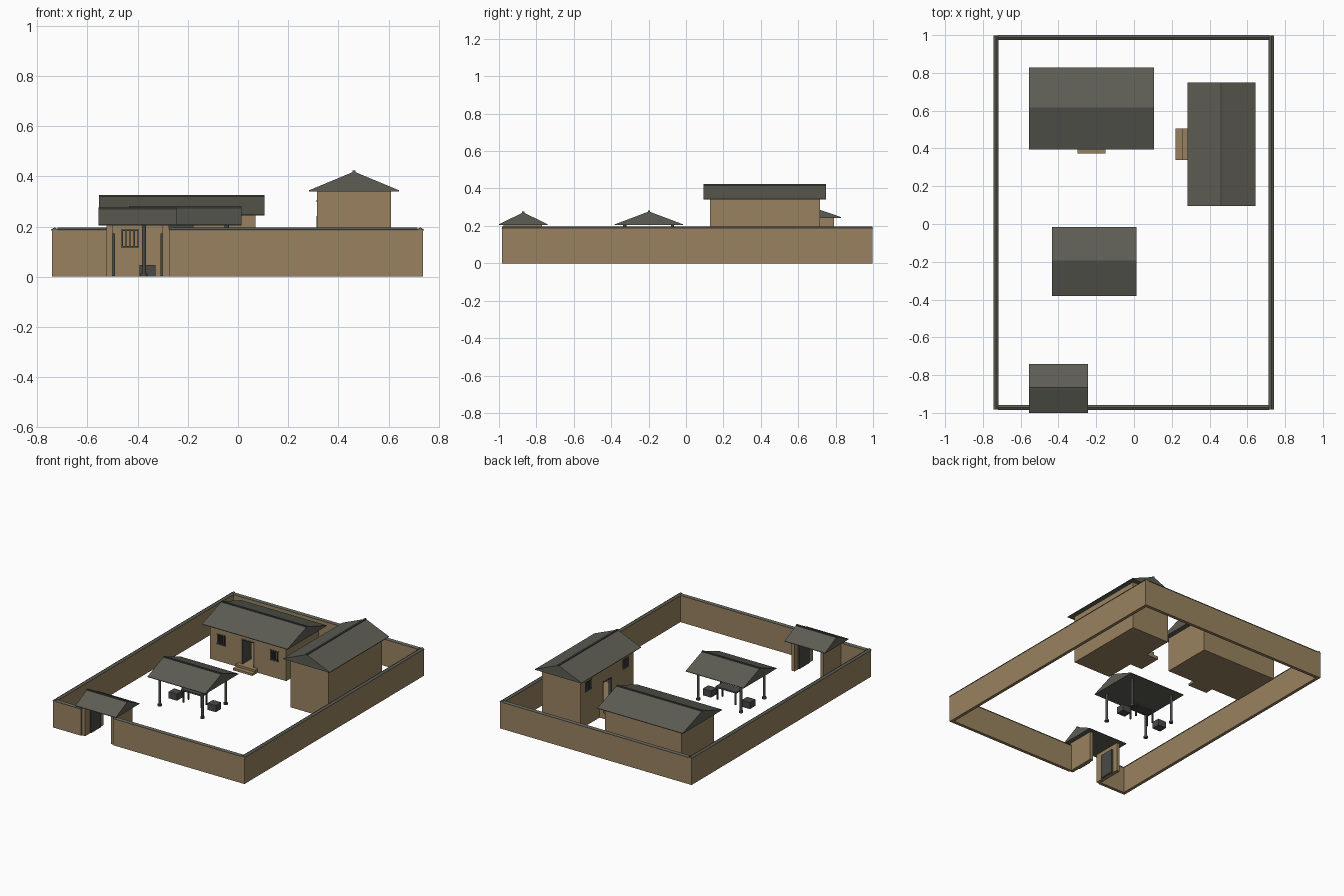
import bpy, bmesh, math
from mathutils import Matrix, Vector

if "Cube" in bpy.data.objects:
    bpy.data.objects.remove(bpy.data.objects["Cube"])


def mat(name, col):
    m = bpy.data.materials.new(name)
    m.diffuse_color = (*col, 1)
    m.use_nodes = True
    m.node_tree.nodes["Principled BSDF"].inputs["Base Color"].default_value = m.diffuse_color
    return m


TAN = mat("earth wall", (0.32, 0.224, 0.117))
TILE = mat("roof tile", (0.109, 0.109, 0.089))
WOOD = mat("dark wood", (0.068, 0.07, 0.062))
I = Matrix.Identity(4)


def add(name, bm, m, M=I):
    bm.transform(M)
    bmesh.ops.recalc_face_normals(bm, faces=bm.faces)
    me = bpy.data.meshes.new(name)
    bm.to_mesh(me)
    bm.free()
    ob = bpy.data.objects.new(name, me)
    me.materials.append(m)
    bpy.context.collection.objects.link(ob)
    return ob


def box(name, x0, x1, y0, y1, z0, z1, m, M=I):
    bm = bmesh.new()
    T = Matrix.Translation(((x0 + x1) / 2, (y0 + y1) / 2, (z0 + z1) / 2))
    S = Matrix.Diagonal((x1 - x0, y1 - y0, z1 - z0, 1))
    bmesh.ops.create_cube(bm, size=1, matrix=T @ S)
    return add(name, bm, m, M)


def prism(name, profile, x0, x1, m, M=I):
    """Extrude a (y, z) profile along x."""
    bm = bmesh.new()
    f = bm.faces.new([bm.verts.new((x0, y, z)) for y, z in profile])
    r = bmesh.ops.extrude_face_region(bm, geom=[f])
    vs = [v for v in r["geom"] if isinstance(v, bmesh.types.BMVert)]
    bmesh.ops.translate(bm, verts=vs, vec=(x1 - x0, 0, 0))
    return add(name, bm, m, M)


def cylinder(name, x, y, z0, z1, r, m):
    bm = bmesh.new()
    bmesh.ops.create_cone(bm, cap_ends=True, segments=10, radius1=r, radius2=r,
                          depth=z1 - z0, matrix=Matrix.Translation((x, y, (z0 + z1) / 2)))
    ob = add(name, bm, m)
    for p in ob.data.polygons:
        p.use_smooth = abs(p.normal.z) < 0.5
    return ob


def gable_roof(name, w, d, z0, z1, M):
    """Solid gable roof with a thin eave edge and a ridge bar."""
    h = d / 2
    prism(name, [(-h, z0), (h, z0), (h, z0 + 0.004), (0, z1 - 0.004), (-h, z0 + 0.004)],
          -w / 2, w / 2, TILE, M)
    box(name + "_ridge", -w / 2, w / 2, -0.006, 0.006, z1 - 0.012, z1, WOOD, M)


def cut(ob, *dims, M):
    c = box(ob.name + "_cutter", *dims, TAN, M)
    c.hide_render = True
    c.hide_viewport = True
    b = ob.modifiers.new("cut", "BOOLEAN")
    b.operation = "DIFFERENCE"
    b.solver = "EXACT"
    b.object = c


def house(name, M, w, d, eave, floor, door_top, win, roof, steps, step_w):
    """Hollow house facing local -y with a door, two windows and steps."""
    f, t = -d / 2, 0.018
    body = box(name + "_walls", -w / 2, w / 2, f, -f, 0, eave, TAN, M)
    cut(body, -w / 2 + t, w / 2 - t, f + t, -f - t, floor, eave + 0.05, M=M)
    cut(body, -0.05, 0.05, f - 0.02, f + t + 0.01, floor, door_top, M=M)
    # windows with frame and bars
    for s in (-1, 1):
        c, hw = s * 0.205, 0.036
        z0, z1 = win
        cut(body, c - hw, c + hw, f - 0.02, f + t + 0.01, z0, z1, M=M)
        for zz in (z0, z1 - 0.007):
            box(name + "_window_rail", c - hw, c + hw, f - 0.002, f + 0.014, zz, zz + 0.007, WOOD, M)
        for k in range(5):
            xx = c + (k - 2) * (hw - 0.0035) / 2
            r = 0.0035 if k in (0, 4) else 0.0025
            box(name + "_window_bar", xx - r, xx + r, f, f + 0.012, z0, z1, WOOD, M)
    # door frame and open leaf
    for s in (-1, 1):
        box(name + "_door_jamb", s * 0.046 - 0.004, s * 0.046 + 0.004,
            f - 0.002, f + t, floor, door_top, WOOD, M)
    box(name + "_door_lintel", -0.05, 0.05, f - 0.002, f + t, door_top - 0.008, door_top, WOOD, M)
    box(name + "_door_leaf", -0.048, -0.040, f + 0.004, f + 0.095, floor, door_top - 0.008, WOOD, M)
    # steps
    n = len(steps)
    for i, depth in enumerate(steps):
        box(name + "_step", -step_w / 2, step_w / 2, f - depth, f,
            floor * i / n, floor * (i + 1) / n, TAN, M)
    gable_roof(name + "_roof", roof[0], roof[1], eave, roof[2], M)


house("main_house", Matrix.Translation((-0.225, 0.612, 0)), 0.59, 0.36, 0.243, 0.03, 0.205,
      (0.115, 0.19), (0.66, 0.435, 0.325), (0.06, 0.03), 0.15)
house("side_house", Matrix.Translation((0.4625, 0.422, 0)) @ Matrix.Rotation(-math.pi / 2, 4, "Z"),
      0.59, 0.295, 0.34, 0.06, 0.235, (0.235, 0.305), (0.655, 0.36, 0.423), (0.095, 0.062, 0.03), 0.165)

# perimeter walls with gabled tile caps
X0, X1, Y0, Y1, T, H = -0.742, 0.738, -0.983, 0.998, 0.022, 0.187
G0, G1 = -0.525, -0.275


def wall(name, start, end, c, along_y=False):
    M = Matrix(((0, 1, 0, c), (1, 0, 0, 0), (0, 0, 1, 0), (0, 0, 0, 1))) if along_y \
        else Matrix.Translation((0, c, 0))
    box(name, start, end, -T / 2, T / 2, 0, H, TAN, M)
    prism(name + "_cap", [(-0.014, H - 0.002), (0.014, H - 0.002), (0.014, H + 0.001),
                          (0, H + 0.01), (-0.014, H + 0.001)], start, end, TILE, M)


wall("west_wall", Y0, Y1, X0 + T / 2, True)
wall("east_wall", Y0, Y1, X1 - T / 2, True)
wall("back_wall", X0 + T, X1 - T, Y1 - T / 2)
wall("front_wall_left", X0 + T, G0, Y0 + T / 2)
wall("front_wall_right", G1, X1 - T, Y0 + T / 2)

# gatehouse with open doors
gate = Matrix.Translation((-0.4, -0.87, 0))
for s in (-1, 1):
    a, b = sorted((s * 0.125, s * 0.1))
    box("gate_side_wall", a, b, -0.105, 0.1, 0, 0.206, TAN, gate)
    a, b = sorted((s * 0.1, s * 0.091))
    box("gate_door_leaf", a, b, -0.05, 0.06, 0.003, 0.173, WOOD, gate)
gable_roof("gate_roof", 0.313, 0.26, 0.205, 0.276, gate)

# open pavilion
pav = Matrix.Translation((-0.21, -0.198, 0))
gable_roof("pavilion_roof", 0.447, 0.366, 0.204, 0.281, pav)
for x in (-0.375, -0.045):
    for y in (-0.328, -0.072):
        cylinder("pavilion_post", x, y, 0, 0.206, 0.009, WOOD)
        cylinder("pavilion_post_base", x, y, 0, 0.012, 0.014, WOOD)

# table and stools
tab = Matrix.Translation((-0.21, -0.175, 0))
box("table_top", -0.08, 0.08, -0.035, 0.035, 0.082, 0.092, WOOD, tab)
for sx in (-1, 1):
    for sy in (-1, 1):
        x, y = sx * 0.07, sy * 0.027
        box("table_leg", x - 0.005, x + 0.005, y - 0.005, y + 0.005, 0, 0.083, WOOD, tab)
    box("stool", sx * 0.15 - 0.032, sx * 0.15 + 0.032, -0.03, 0.03, 0, 0.046, WOOD, tab)
